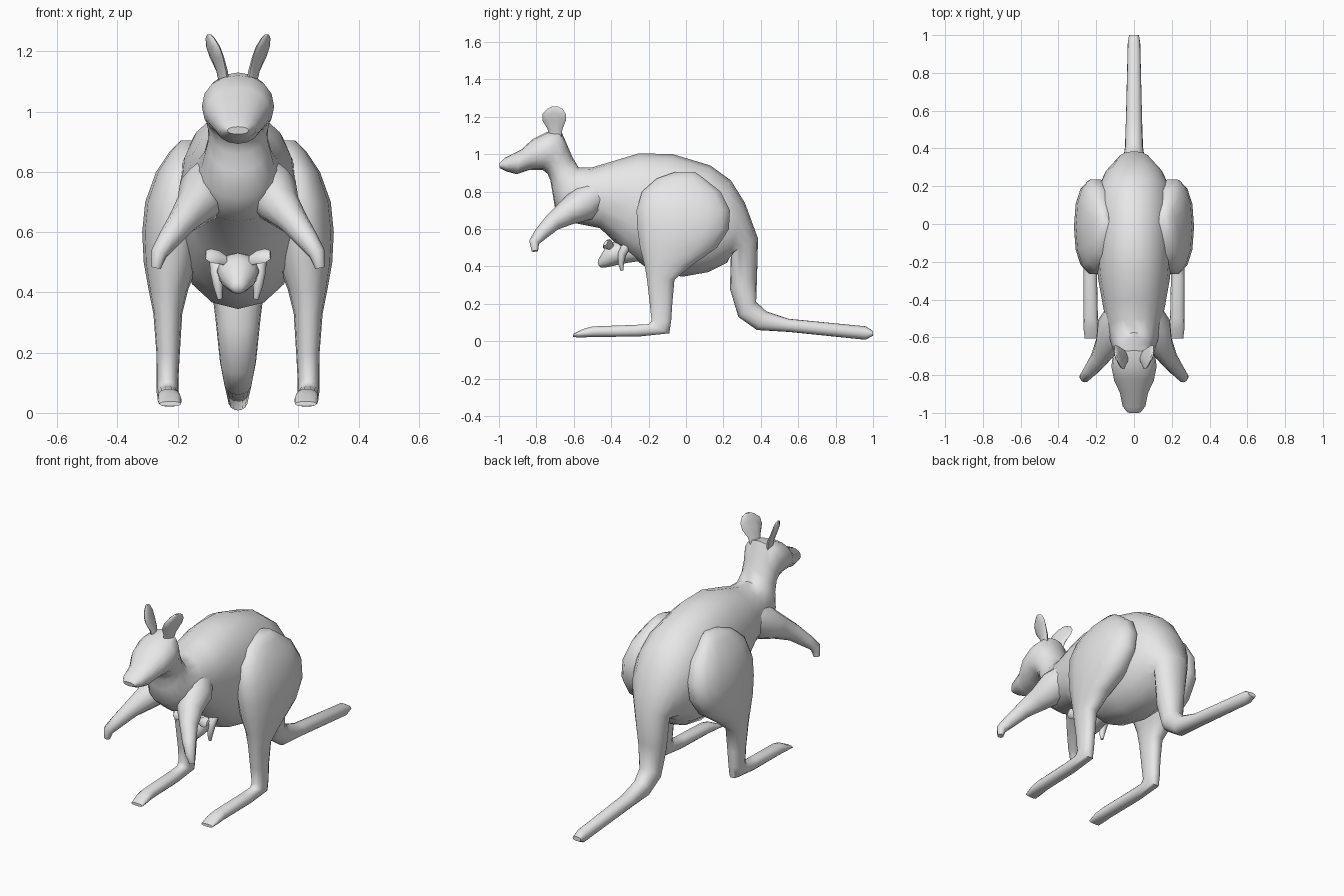
import bpy, bmesh, math
from mathutils import Vector

fur = bpy.data.materials.new("grey fur")
fur.diffuse_color = (0.8, 0.8, 0.8, 1)


def loft(name, rings, sides=14, power=2.0, mirror=False):
    """Skin a closed tube over rings of (centre, half axis u, half axis v)."""
    bm = bmesh.new()
    loops = []
    for c, u, v in rings:
        loop = []
        for i in range(sides):
            t = 2 * math.pi * i / sides
            cu, sv = math.cos(t), math.sin(t)
            cu = math.copysign(abs(cu) ** (2 / power), cu)
            sv = math.copysign(abs(sv) ** (2 / power), sv)
            loop.append(bm.verts.new(Vector(c) + Vector(u) * cu + Vector(v) * sv))
        loops.append(loop)
    for a, b in zip(loops, loops[1:]):
        for i in range(sides):
            j = (i + 1) % sides
            bm.faces.new((a[i], a[j], b[j], b[i]))
    bm.faces.new(loops[0])
    bm.faces.new(loops[-1])
    bmesh.ops.recalc_face_normals(bm, faces=bm.faces)
    me = bpy.data.meshes.new(name)
    bm.to_mesh(me)
    bm.free()
    me.materials.append(fur)
    ob = bpy.data.objects.new(name, me)
    bpy.context.collection.objects.link(ob)
    bpy.ops.object.select_all(action='DESELECT')
    ob.select_set(True)
    bpy.context.view_layer.objects.active = ob
    bpy.ops.object.shade_smooth_by_angle(angle=math.radians(50))
    if mirror:
        ob.modifiers.new("mirror", 'MIRROR').use_bisect_axis[0] = False
    return ob


def side_rings(rows):
    """Rows: top y, top z, bottom y, bottom z, half width, centre x."""
    out = []
    for ty, tz, by, bz, w, x in rows:
        out.append(((x, (ty + by) / 2, (tz + bz) / 2), (w, 0, 0),
                    (0, (ty - by) / 2, (tz - bz) / 2)))
    return out


def limb(rows):
    """Rows: x, y, z, radius; rings square to the path."""
    pts = [Vector(r[:3]) for r in rows]
    out = []
    for i, r in enumerate(rows):
        d = (pts[min(i + 1, len(pts) - 1)] - pts[max(i - 1, 0)]).normalized()
        u = d.cross(Vector((1, 0, 0))).normalized()
        out.append((pts[i], u * r[3], d.cross(u) * r[3]))
    return out


# Head and neck
head = [(-1.0, .95, -.995, .925, .035), (-.97, .98, -.96, .908, .06),
        (-.88, 1.025, -.905, .893, .075), (-.82, 1.08, -.84, .915, .105),
        (-.74, 1.12, -.765, .915, .12), (-.67, 1.13, -.74, .895, .113),
        (-.635, 1.05, -.725, .86, .10), (-.61, .99, -.715, .8, .10),
        (-.575, .93, -.70, .71, .12)]
# Trunk
trunk = [(-.5, .93, -.61, .635, .14), (-.4, .96, -.46, .605, .165),
         (-.25, 1.005, -.33, .48, .19), (-.07, 1.0, -.2, .385, .205),
         (.13, .94, -.02, .345, .21), (.24, .86, .12, .37, .195),
         (.315, .74, .22, .42, .155)]
# Tail
tail = [(.385, .55, .24, .47, .10), (.38, .35, .235, .28, .075),
        (.375, .21, .28, .13, .06), (.43, .16, .38, .06, .048),
        (.55, .12, .55, .05, .043), (.96, .08, .96, .008, .033),
        (1.0, .055, 1.0, .03, .026)]
loft("body_and_tail", side_rings([r + (0,) for r in head + trunk + tail]), 16, 2.15)

# Hind legs: front y, back y, z, inner x, outer x
thigh = [(-.06, .05, .905, .13, .19), (-.16, .10, .87, .11, .225), (-.24, .19, .80, .1, .272),
         (-.27, .24, .70, .1, .308), (-.265, .235, .60, .11, .318),
         (-.25, .17, .50, .13, .313), (-.225, .04, .41, .165, .297),
         (-.21, -.06, .33, .185, .281), (-.195, -.072, .2, .193, .271),
         (-.185, -.078, .11, .198, .27)]
leg = [(((i + o) / 2, (f + b) / 2, z), ((o - i) / 2, 0, 0), (0, (f - b) / 2, 0))
       for f, b, z, i, o in thigh]
# Feet continue from the ankle
leg += side_rings([(-.2, .092, -.088, .042, .036, .234), (-.28, .088, -.25, .025, .036, .232),
                   (-.5, .08, -.5, .022, .038, .229), (-.55, .066, -.56, .02, .04, .227),
                   (-.605, .038, -.605, .022, .036, .225)])
loft("hind_legs", leg, 14, 2.3, True)

# Front arms with small drooping paws
loft("front_arms", limb([(.07, -.46, .79, .075), (.105, -.55, .735, .095),
                         (.14, -.64, .685, .068), (.185, -.715, .635, .048),
                         (.23, -.775, .575, .037), (.262, -.812, .53, .028),
                         (.272, -.808, .482, .017)]), 10, 2, True)

# Ears: thin leaf shapes, turned outward at the back
ears = []
for x, y, z, wide, thick in [(.045, -.70, 1.09, .034, .016), (.053, -.70, 1.135, .042, .016),
                             (.07, -.705, 1.18, .066, .014), (.082, -.705, 1.215, .066, .013),
                             (.092, -.70, 1.243, .042, .01), (.096, -.70, 1.256, .015, .005)]:
    ears.append(((x, y, z), (wide * .3, wide * .95, 0), (thick * .95, -thick * .3, 0)))
loft("ears", ears, 10, 2, True)

# Joey peeking out of the pouch
loft("joey_head", side_rings([(-.24, .55, -.24, .43, .06, 0), (-.33, .535, -.31, .42, .06, 0),
                              (-.39, .53, -.36, .41, .07, 0), (-.425, .51, -.40, .40, .062, 0),
                              (-.45, .47, -.43, .395, .04, 0), (-.47, .435, -.455, .395, .024, 0),
                              (-.472, .42, -.465, .402, .012, 0)]), 12)
joey_ears = []
for x, z, y, w, t in [(.04, .505, -.40, .018, .014), (.065, .517, -.415, .027, .014),
                      (.09, .522, -.425, .03, .012), (.108, .525, -.43, .018, .008)]:
    joey_ears.append(((x, y, z), (0, w * .6, w * .8), (t * .3, t * .8, -t * .6)))
loft("joey_ears", joey_ears, 8, 2, True)
loft("joey_arms", limb([(.06, -.27, .52, .03), (.068, -.32, .51, .028),
                        (.07, -.343, .465, .022), (.066, -.348, .42, .016),
                        (.06, -.342, .378, .008)]), 8, 2, True)
